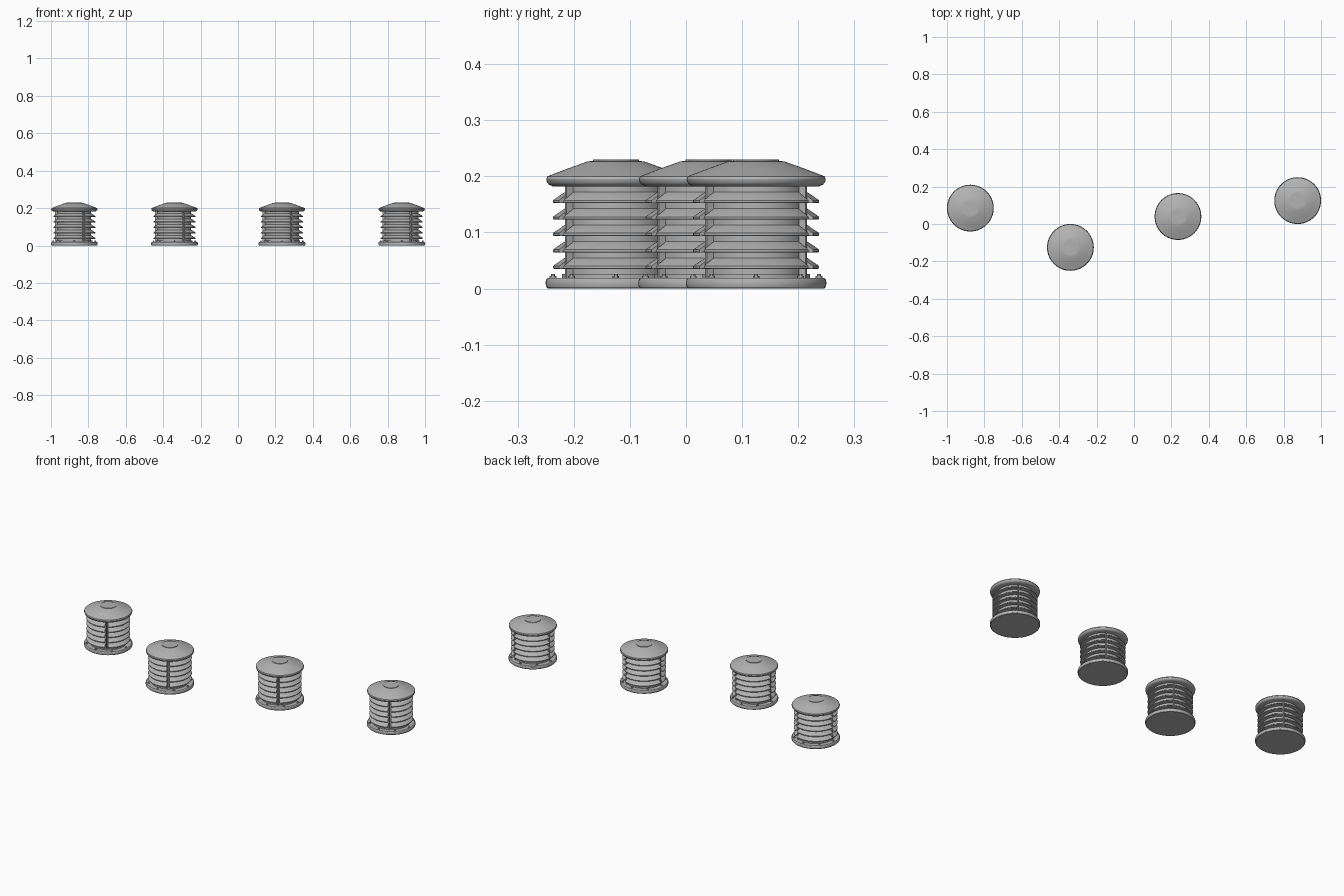
import bpy, bmesh, math
from mathutils import Matrix, Vector

if "Cube" in bpy.data.objects:
    bpy.data.objects.remove(bpy.data.objects["Cube"])

grey = bpy.data.materials.new("metal grey")
grey.diffuse_color = (0.45, 0.45, 0.45, 1)
grey.use_nodes = True
grey.node_tree.nodes["Principled BSDF"].inputs["Base Color"].default_value = grey.diffuse_color

POSITIONS = [(-0.875, 0.085), (-0.34, -0.125), (0.235, 0.04), (0.875, 0.125)]
RIB_ANGLES = [60, 180, 300]


def lathe(bm, profile, start=0, sweep=360, steps=64):
    """Spin a closed (radius, height) profile; partial sweeps get end faces."""
    full = sweep == 360
    count = steps if full else steps + 1
    rings = []
    for i in range(count):
        a = math.radians(start + sweep * i / steps)
        rings.append([bm.verts.new((r * math.cos(a), r * math.sin(a), z)) for r, z in profile])
    n = len(profile)
    for i in range(steps):
        r0, r1 = rings[i], rings[(i + 1) % count]
        for j in range(n):
            k = (j + 1) % n
            if profile[j][0] == 0 and profile[k][0] == 0:
                continue
            bm.faces.new((r0[j], r1[j], r1[k], r0[k]))
    if not full:
        bm.faces.new(rings[0])
        bm.faces.new(rings[-1][::-1])


def box(bm, center, size, angle):
    """Box placed along +x, then turned around the vertical axis."""
    m = (Matrix.Rotation(math.radians(angle), 4, 'Z') @ Matrix.Translation(center)
         @ Matrix.Diagonal((*size, 1)))
    bmesh.ops.create_cube(bm, size=1, matrix=m)


def finish(name, bm):
    """Clean the mesh and place a copy of it on every vent."""
    bmesh.ops.remove_doubles(bm, verts=bm.verts, dist=1e-5)
    bmesh.ops.dissolve_degenerate(bm, edges=bm.edges, dist=1e-6)
    bmesh.ops.recalc_face_normals(bm, faces=bm.faces)
    mesh = bpy.data.meshes.new(name)
    bm.to_mesh(mesh)
    bm.free()
    mesh.materials.append(grey)
    for i, (x, y) in enumerate(POSITIONS):
        ob = bpy.data.objects.new(f"{name}_{i + 1}", mesh)
        ob.location = (x, y, 0)
        bpy.context.collection.objects.link(ob)
        if i == 0:
            bpy.context.view_layer.objects.active = ob
            ob.select_set(True)
            bpy.ops.object.shade_smooth_by_angle(angle=math.radians(30))
            ob.select_set(False)


def lathe_part(name, profile):
    bm = bmesh.new()
    lathe(bm, profile)
    finish(name, bm)


# Rounded base flange
lathe_part("base_flange", [(0, 0), (0.121, 0), (0.124, 0.003), (0.125, 0.007), (0.125, 0.012),
                           (0.124, 0.016), (0.121, 0.019), (0, 0.019)])

# Inner drum with a low collar at its foot
lathe_part("inner_drum", [(0, 0.018), (0.096, 0.018), (0.096, 0.026), (0.09, 0.026),
                          (0.09, 0.188), (0, 0.188)])

# Sloped cap with a rounded brim
lathe_part("cap", [(0, 0.182), (0.112, 0.182), (0.119, 0.185), (0.123, 0.190), (0.124, 0.195),
                   (0.122, 0.200), (0.088, 0.213), (0.052, 0.226), (0.043, 0.2275), (0, 0.2275)])

# Flat disc on top of the cap
lathe_part("cap_disc", [(0, 0.226), (0.041, 0.226), (0.041, 0.230), (0, 0.230)])

# Five tiers of louvers, split into three arcs between the ribs
bm = bmesh.new()
for tier in range(5):
    z = 0.035 + tier * 0.0293
    blade = [(0.086, z + 0.003), (0.110, z), (0.1125, z + 0.001), (0.1125, z + 0.005),
             (0.092, z + 0.019), (0.086, z + 0.021)]
    for angle in RIB_ANGLES:
        lathe(bm, blade, angle + 4, 112, 24)
finish("louvers", bm)

# Three upright ribs in the gaps
bm = bmesh.new()
for angle in RIB_ANGLES:
    box(bm, Vector((0.094, 0, 0.102)), (0.018, 0.006, 0.166), angle)
finish("ribs", bm)

# Eight bolts around the flange
bm = bmesh.new()
for i in range(8):
    a = math.radians(i * 45)
    for r, h in ((0.006, 0.004), (0.0035, 0.008)):
        m = Matrix.Translation((0.112 * math.cos(a), 0.112 * math.sin(a), 0.018 + h / 2))
        bmesh.ops.create_cone(bm, cap_ends=True, segments=12, radius1=r, radius2=r,
                              depth=h, matrix=m)
finish("bolts", bm)
